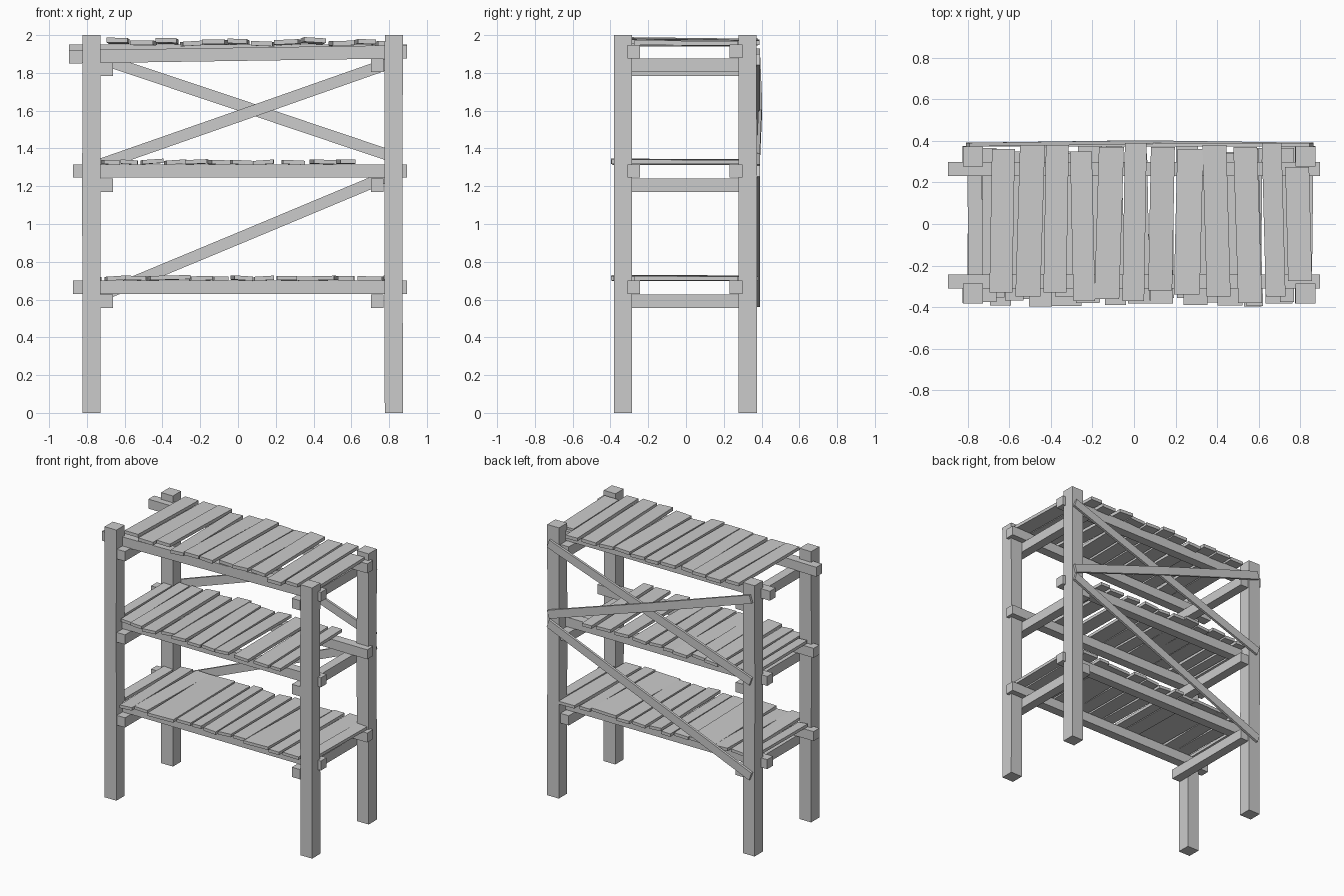
import bpy, bmesh, random
from mathutils import Vector

if "Cube" in bpy.data.objects:
    bpy.data.objects.remove(bpy.data.objects["Cube"])

random.seed(4)


def loft(name, rings):
    """Closed solid from a series of four-corner sections."""
    bm = bmesh.new()
    vs = [[bm.verts.new(p) for p in ring] for ring in rings]
    for a, b in zip(vs, vs[1:]):
        for i in range(4):
            j = (i + 1) % 4
            bm.faces.new((a[i], a[j], b[j], b[i]))
    bm.faces.new(vs[0][::-1])
    bm.faces.new(vs[-1])
    bmesh.ops.recalc_face_normals(bm, faces=bm.faces)
    mesh = bpy.data.meshes.new(name)
    bm.to_mesh(mesh)
    bm.free()
    obj = bpy.data.objects.new(name, mesh)
    bpy.context.collection.objects.link(obj)
    return obj


def beam(name, points, u, v):
    """Beam along points; u and v are the half-extents of its section."""
    u, v = Vector(u), Vector(v)
    return loft(name, [[Vector(p) + s * u + t * v
                        for s, t in ((-1, -1), (1, -1), (1, 1), (-1, 1))] for p in points])


def plank(name, x0, x1, y0, y1, z, lift, th=0.022):
    """Slightly skewed, slightly rolled floor board."""
    rings = []
    roll = random.uniform(-0.004, 0.004)
    skew = random.uniform(-0.012, 0.012)
    for y, dx in ((y0, skew), (y1, -skew)):
        b = z + (lift if y == y0 else lift * 0.6)
        rings.append([(x0 + dx, y, b - roll), (x1 + dx, y, b + roll),
                      (x1 + dx, y, b + th + roll), (x0 + dx, y, b + th - roll)])
    loft(name, rings)


# Corner posts
for side, x in (("left", -0.775), ("right", 0.825)):
    for end, y in (("front", -0.333), ("back", 0.327)):
        beam(f"{end}_{side}_post",
             [(x, y, 0), (x - 0.002, y, 1.2), (x, y - 0.001, 2)],
             (0.048, 0, 0), (0, 0.048, 0))

# Long rails and cross rails under each shelf
for level, zf0, zf1, zb, zc in (("lower", 0.665, 0.665, 0.665, 0.592),
                                ("middle", 1.28, 1.28, 1.28, 1.205),
                                ("upper", 1.885, 1.912, 1.915, 1.83)):
    xl = -0.895 if level == "upper" else -0.873
    beam(f"{level}_front_rail", [(xl, -0.277, zf0), (0.895, -0.277, zf1)],
         (0, 0.034, 0), (0, 0, 0.035))
    beam(f"{level}_back_rail", [(xl, 0.265, zb), (0.895, 0.265, zb)],
         (0, 0.034, 0), (0, 0, 0.035))
    for side, x in (("left", -0.695), ("right", 0.737)):
        dz = 0.01 * (1 if x > 0 else -1) if level == "upper" else 0
        beam(f"{level}_{side}_cross_rail",
             [(x, -0.375, zc + dz), (x, 0.365, zc + dz)],
             (0.034, 0, 0), (0, 0, 0.036))

# Floor boards of the lower and middle shelves
lower = [(-.80, -.725), (-.70, -.60), (-.59, -.48), (-.47, -.26), (-.255, -.14), (-.13, -.055),
         (-.03, .07), (.085, .19), (.205, .31), (.32, .52), (.53, .615), (.64, .77), (.775, .86)]
middle = [(-.80, -.73), (-.715, -.63), (-.62, -.53), (-.51, -.40), (-.385, -.28), (-.275, -.16),
          (-.15, -.05), (-.035, .07), (.08, .19), (.235, .35), (.39, .51), (.53, .61)]
for level, z, boards in (("lower", 0.70, lower), ("middle", 1.315, middle)):
    for i, (x0, x1) in enumerate(boards):
        if x0 < -0.72 or x0 > 0.77:
            y0, y1 = -0.275, 0.275
        else:
            y0, y1 = random.uniform(-0.40, -0.35), random.uniform(0.34, 0.38)
        plank(f"{level}_board_{i + 1}", x0, x1, y0, y1, z, random.uniform(0, 0.006))

# Floor boards of the upper shelf, overlapping unevenly
upper = [(-.69, -.58, -.33, .36), (-.56, -.44, -.35, .38), (-.43, -.32, -.33, .38),
         (-.30, -.195, -.37, .35), (-.18, -.06, -.36, .37), (-.05, .055, -.37, .39),
         (.075, .19, -.32, .37), (.20, .325, -.34, .36), (.34, .455, -.35, .38),
         (.49, .605, -.38, .37), (.625, .72, -.35, .39), (.735, .85, -.275, .275)]
lifts = [.022, .008, .02, .004, .012, .016, .003, .012, .022, .006, .014, .006]
for i, (b, lift) in enumerate(zip(upper, lifts)):
    plank(f"upper_board_{i + 1}", *b, 1.94, lift, 0.024)

# Diagonal back braces; the outer one bows over the other
for name, z0, z1, y, bow in (("lower_brace", 0.59, 1.28, 0.384, 0),
                             ("upper_inner_brace", 1.29, 1.87, 0.382, 0),
                             ("upper_outer_brace", 1.90, 1.345, 0.382, 0.012)):
    beam(name, [(-0.80, y, z0), (0.03, y + bow, (z0 + z1) / 2), (0.855, y, z1)],
         (0, 0.009, 0), (0.009 if z0 > z1 else -0.01, 0, 0.029))
